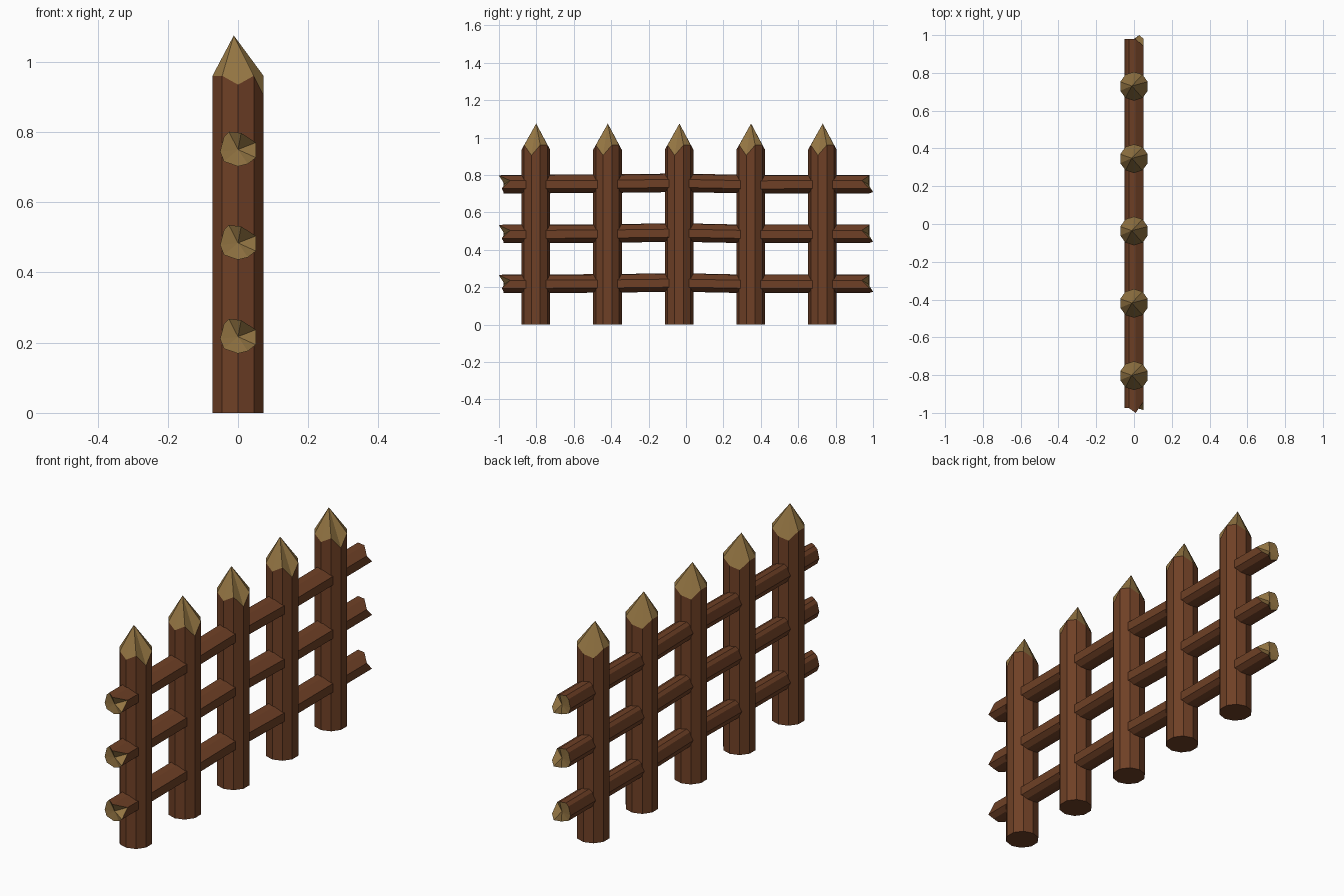
import bpy
import bmesh
from math import cos, sin, radians
from mathutils import Vector

cube = bpy.data.objects.get("Cube")
if cube:
    bpy.data.objects.remove(cube, do_unlink=True)


def make_material(name, rgb):
    mat = bpy.data.materials.new(name)
    mat.use_nodes = True
    mat.diffuse_color = (*rgb, 1)
    mat.node_tree.nodes["Principled BSDF"].inputs["Base Color"].default_value = (*rgb, 1)
    return mat


BARK = make_material("brown bark", (0.158, 0.051, 0.019))
CUT = make_material("tan cut wood", (0.29, 0.175, 0.055))


def make_log(name, rings, start, end, start_mat, end_mat):
    """Skin a list of rings, closing each end with a fan to a centre point."""
    bm = bmesh.new()
    loops = [[bm.verts.new(p) for p in ring] for ring in rings]
    n = len(loops[0])
    for a, b in zip(loops, loops[1:]):
        for i in range(n):
            j = (i + 1) % n
            bm.faces.new((a[i], a[j], b[j], b[i]))
    for loop, centre, mat in ((loops[0], start, start_mat), (loops[-1], end, end_mat)):
        c = bm.verts.new(centre)
        for i in range(n):
            bm.faces.new((loop[i], loop[(i + 1) % n], c)).material_index = mat
    bmesh.ops.recalc_face_normals(bm, faces=bm.faces)
    mesh = bpy.data.meshes.new(name)
    bm.to_mesh(mesh)
    bm.free()
    mesh.materials.append(BARK)
    mesh.materials.append(CUT)
    obj = bpy.data.objects.new(name, mesh)
    bpy.context.collection.objects.link(obj)
    return obj


# Sharpened upright posts with an uneven carved shoulder
POST_Y = [-0.803, -0.42, -0.037, 0.346, 0.729]
SHOULDER = [0.96, 0.96, 0.935, 0.92, 0.96, 0.96, 0.96, 0.935, 0.96, 0.905]
RADIUS = 0.0765
for k, y in enumerate(POST_Y):
    circle = [Vector((RADIUS * cos(radians(18 + 36 * i)),
                      y + RADIUS * sin(radians(18 + 36 * i)), 0)) for i in range(10)]
    top = [p + Vector((0, 0, h)) for p, h in zip(circle, SHOULDER)]
    make_log(f"post_{k + 1}", [circle, top], (0, y, 0), (-0.012, y + 0.002, 1.075), 0, 1)

# Rough rails: irregular section, slight bends at the posts, ragged ends
SECTION = [(-0.04, 0.037), (-0.026, 0.051), (0.009, 0.047), (0.051, 0.02), (0.051, -0.023),
           (0.028, -0.041), (0, -0.048), (-0.04, -0.034), (-0.051, -0.006)]
FRONT_END = [-0.975, -0.975, -1.0, -0.94, -0.985, -0.975, -0.975, -0.975, -0.975]
BACK_END = [0.98, 0.98, 0.98, 0.94, 0.98, 1.0, 0.98, 0.98, 0.98]
BENDS = [0, 0.002, 0.007, -0.001, 0]
for k, z in enumerate((0.217, 0.484, 0.75)):
    def ring(ys, lift=0):
        return [(x, y, z + h + lift) for (x, h), y in zip(SECTION, ys)]
    middle = [ring([y] * len(SECTION), lift) for y, lift in zip(POST_Y, BENDS)]
    make_log(f"rail_{k + 1}", [ring(FRONT_END)] + middle + [ring(BACK_END)],
             (0, -0.97, z), (0, 0.975, z), 1, 1)
